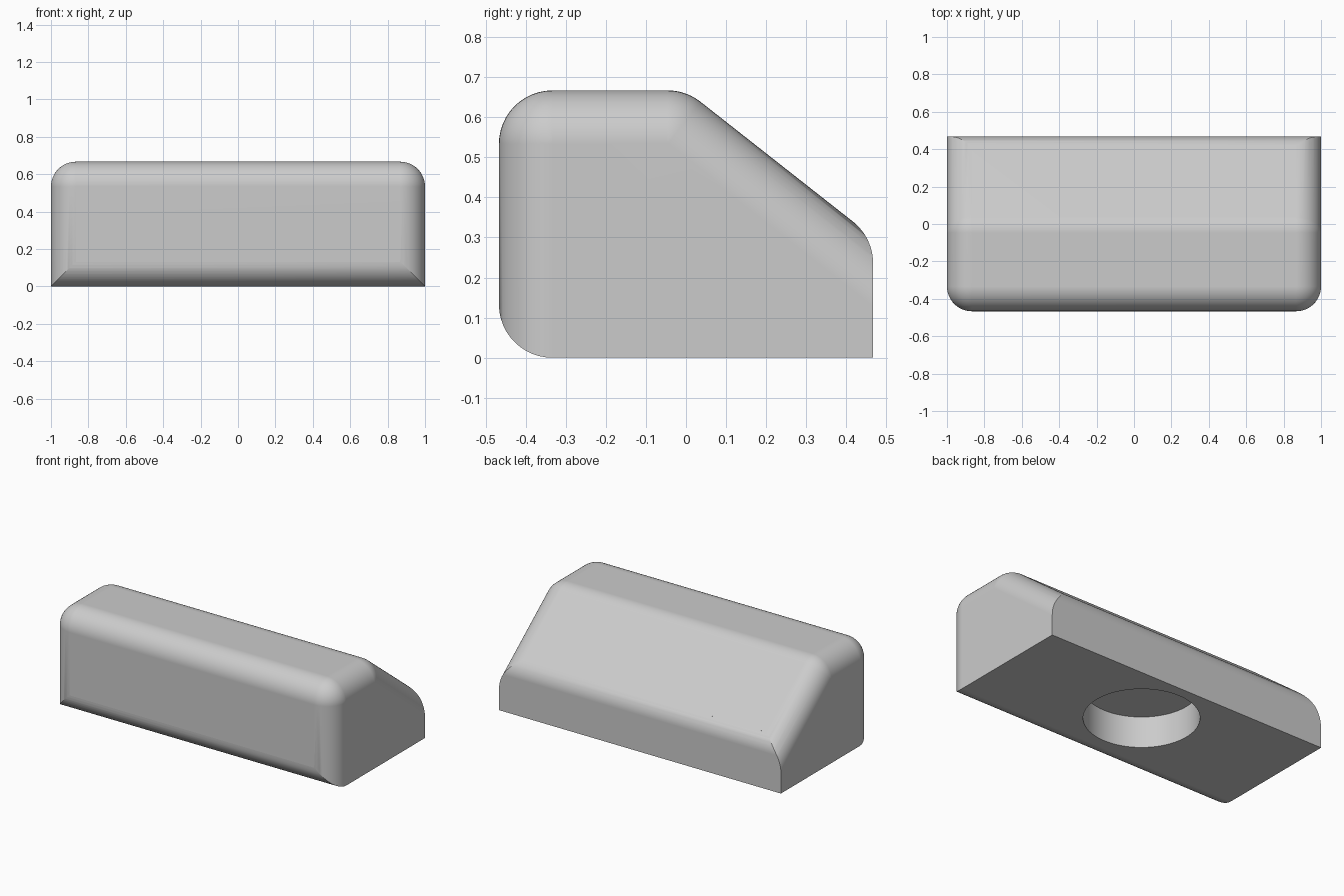
import bpy, bmesh
from math import radians, degrees, atan2, tan, sin, cos, pi

if "Cube" in bpy.data.objects:
    bpy.data.objects.remove(bpy.data.objects["Cube"])

HALF, DEPTH, HEIGHT, BACK = 1.0, 0.4667, 0.6667, 0.3   # half length, half depth, top, back height
R, STEPS = 0.1333, 12                                  # fillet radius and smoothness
TILT = 90 - degrees(atan2(HEIGHT - BACK, DEPTH))       # direction the slope faces


def arc(centre, a, b, radius=R):
    """Points (y, z) round a centre from angle a to b in degrees."""
    angles = [radians(a + (b - a) * i / STEPS) for i in range(STEPS + 1)]
    return [(centre[0] + radius * cos(t), centre[1] + radius * sin(t)) for t in angles]


def loft(name, rings):
    """Skin (x, profile) rings and close both ends."""
    bm = bmesh.new()
    loops = [[bm.verts.new((x, y, z)) for y, z in pts] for x, pts in rings]
    for a, b in zip(loops, loops[1:]):
        for i in range(len(a)):
            bm.faces.new((a[i - 1], a[i], b[i], b[i - 1]))
    bmesh.ops.remove_doubles(bm, verts=bm.verts, dist=1e-5)
    bmesh.ops.holes_fill(bm, edges=[e for e in bm.edges if e.is_boundary], sides=0)
    bmesh.ops.recalc_face_normals(bm, faces=bm.faces)
    mesh = bpy.data.meshes.new(name)
    bm.to_mesh(mesh)
    bm.free()
    ob = bpy.data.objects.new(name, mesh)
    bpy.context.collection.objects.link(ob)
    return ob


# Body: sloped core rounded on every edge, running on past the back and base
front, top = R - DEPTH, HEIGHT - R
ridge = -R * tan(radians(90 - TILT) / 2)
run = 0.8
core = [(front, -0.4), (front, top), (ridge, top),
        (ridge + run, top - run * (HEIGHT - BACK) / DEPTH), (ridge + run, -0.4)]
facing = [270, 180, 90, TILT, 0, -90]


def rounded(radius):
    return [p for c, a, b in zip(core, facing, facing[1:]) for p in arc(c, a, b, radius)]


rings = []
for side in (-1, 1):
    for i in range(STEPS + 1):
        t = pi / 2 * (i / STEPS if side < 0 else 1 - i / STEPS)
        rings.append((side * (HALF - R + R * cos(t)), rounded(R * sin(t))))
body = loft("wedge_body", rings)

# Trim: straight profile giving the base, the back and their rounded long edges
back_centre = (DEPTH - R, BACK - R * tan(radians(TILT) / 2))
toe = arc((front, R), 270, 181.5)
heel = arc(back_centre, TILT - 1.5, 0)
away = arc(back_centre, TILT - 1.5, 0, 1.0)[0]
profile = toe + [(-0.8, R), (-0.8, 1.2), away] + heel + [(DEPTH, 0)]
trim = loft("trim_profile", [(-1.3, profile), (1.3, profile)])

# Round recess in the middle of the flat base
bpy.ops.mesh.primitive_cylinder_add(vertices=96, radius=0.3333, depth=0.4,
                                    location=(0, R / 2, 0))
recess = bpy.context.object
recess.name = "recess_cutter"

bpy.ops.object.select_all(action='DESELECT')
bpy.context.view_layer.objects.active = body
body.select_set(True)
for cutter, mode in ((trim, 'INTERSECT'), (recess, 'DIFFERENCE')):
    cutter.hide_render = True
    mod = body.modifiers.new(cutter.name, 'BOOLEAN')
    mod.operation, mod.object, mod.solver = mode, cutter, 'EXACT'
    bpy.ops.object.modifier_apply(modifier=mod.name)
    bpy.data.objects.remove(cutter)

# Finish: one grey, smooth fillets and crisp edges
grey = bpy.data.materials.new("light_grey")
grey.use_nodes = True
colour = (0.6, 0.6, 0.6, 1)
grey.diffuse_color = colour
grey.node_tree.nodes["Principled BSDF"].inputs["Base Color"].default_value = colour
body.data.materials.clear()
body.data.materials.append(grey)
bpy.ops.object.shade_smooth_by_angle(angle=radians(25))
weighted = body.modifiers.new("even_shading", 'WEIGHTED_NORMAL')
weighted.keep_sharp = True
